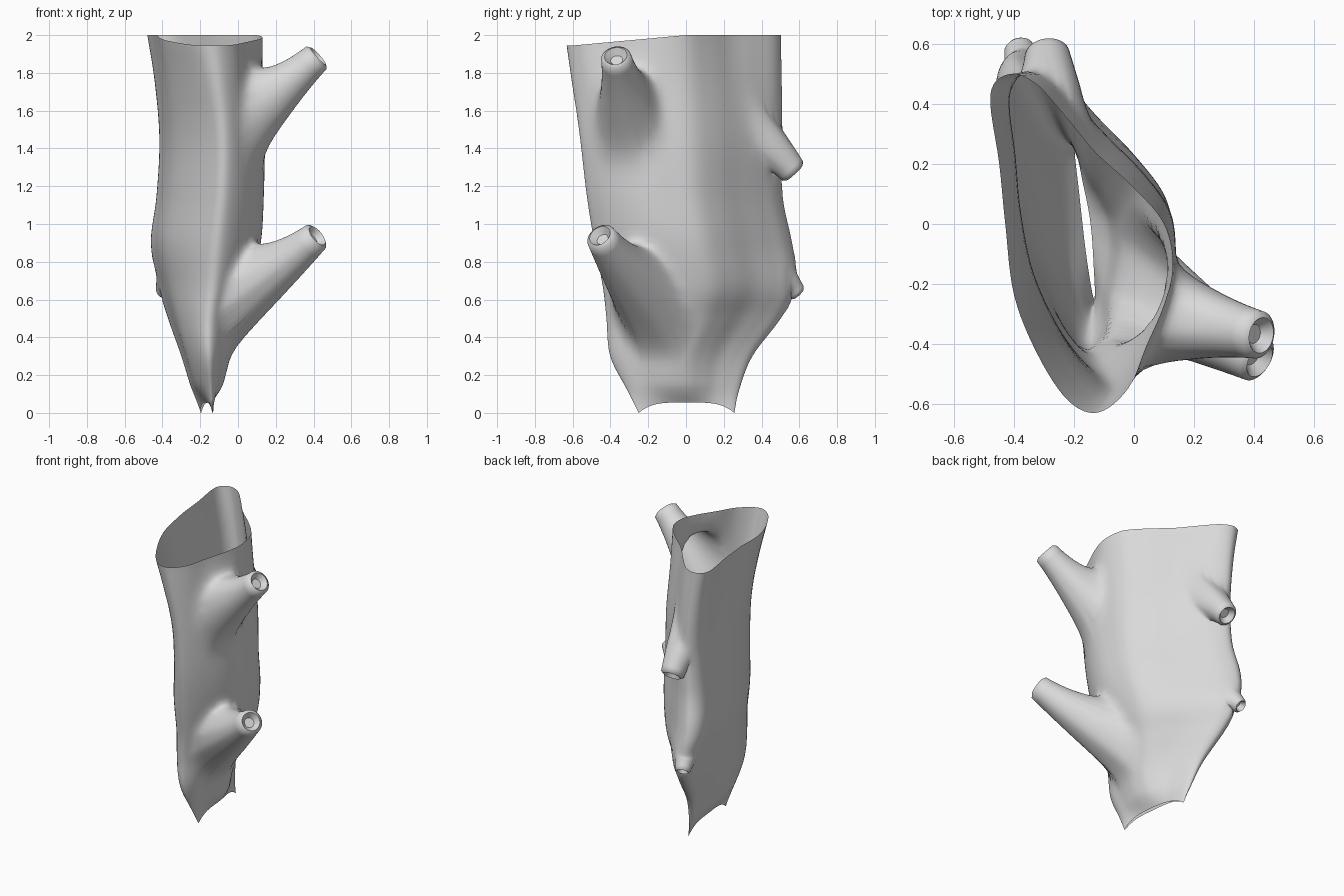
import bpy, bmesh, math
from mathutils import Vector

cube = bpy.data.objects.get("Cube")
if cube:
    bpy.data.objects.remove(cube, do_unlink=True)

wood = bpy.data.materials.new("weathered_wood")
wood.use_nodes = True
wood.diffuse_color = (0.7, 0.7, 0.7, 1)
wood.node_tree.nodes["Principled BSDF"].inputs["Base Color"].default_value = wood.diffuse_color


def spline(points, steps, closed):
    """Smooth curve passing through all the given points."""
    pts = [Vector(p) for p in points]
    n = len(pts)
    result = []
    for i in range(n if closed else n - 1):
        near = range(i - 1, i + 3)
        a, b, c, d = [pts[k % n] if closed else pts[min(max(k, 0), n - 1)] for k in near]
        for s in range(steps):
            t = s / steps
            result.append(b + (c - a) * t / 2 + (a * 2 - b * 5 + c * 4 - d) * t ** 2 / 2
                          + (b * 3 - a - c * 3 + d) * t ** 3 / 2)
    return result if closed else result + [pts[-1]]


def relax(values, rounds):
    """Even out a closed run of vectors."""
    for _ in range(rounds):
        n = len(values)
        values = [(values[i - 1] + values[i] * 2 + values[(i + 1) % n]) / 4 for i in range(n)]
    return values


# Trunk: outlines at the rim and at the waist, counter-clockwise
rim = [(-.48, .43), (-.45, .2), (-.43, 0), (-.4, -.24), (-.32, -.44), (-.22, -.59),
       (-.12, -.63), (-.02, -.55), (.04, -.41), (.1, -.27), (.13, -.14), (.1, 0),
       (.0, .12), (-.13, .24), (-.23, .36), (-.33, .47), (-.42, .5)]
waist = [(-.48, .41), (-.46, .2), (-.44, 0), (-.39, -.22), (-.29, -.43), (-.18, -.58),
         (-.1, -.63), (-.01, -.56), (.08, -.42), (.125, -.28), (.13, -.14), (.11, 0),
         (.02, .13), (-.11, .26), (-.22, .37), (-.32, .46), (-.42, .5)]
# z, x from, x to, y from, y to, lean; the foot pinches into a slanted slit
levels = [(0, -.175, -.145, -.25, .255, -.05), (.12, -.235, -.09, -.31, .28, -.02),
          (.3, -.3, -.04, -.4, .35, 0), (.5, -.37, .01, -.42, .5, 0),
          (.67, -.42, .07, -.44, .59, 0), (.9, -.46, .12, -.485, .56, 0),
          (1.15, -.43, .135, -.525, .51, 0), (1.45, -.415, .14, -.56, .51, 0),
          (1.75, -.44, .13, -.6, .505, 0), (2, -.48, .13, -.63, .5, 0)]

bm = bmesh.new()
rows = []
for z, x0, x1, y0, y1, lean in spline(levels, 6, False):
    blend = max(0, math.cos((z - 1.2) * 2))
    row = []
    for a, b in zip(spline(rim, 6, True), spline(waist, 6, True)):
        x, y = a.lerp(b, blend)
        u, v = (x + .48) / .61, (y + .63) / 1.13
        py = y0 + v * (y1 - y0)
        dip = .055 * min(1, max(0, -py / .6)) * max(0, z - 1.6) / .4     # rim falls to the front
        arch = .055 * (1 - (2 * v - 1) ** 4) * max(0, 1 - z / .15)       # broken foot
        row.append(bm.verts.new((x0 + u * (x1 - x0) + lean * (v - .5), py, z - dip + arch)))
    rows.append(row)
for low, high in zip(rows, rows[1:]):
    for i in range(len(low)):
        bm.faces.new((low[i - 1], low[i], high[i], high[i - 1]))


def grow_branch(root, neck, tip, root_r, neck_r, tip_r, steps=10):
    """Open the bark around the root and sweep a hollow stub out to a blunt tip."""
    root, neck, tip = Vector(root), Vector(neck), Vector(tip)
    axis = (tip - root).normalized()

    def radial(point):
        offset = point - tip
        return offset - axis * offset.dot(axis)

    bm.normal_update()
    patch = set()
    for f in bm.faces:
        middle = f.calc_center_median()
        if (radial(middle).length < root_r and f.normal.dot(axis) > .05
                and (middle - root).length < root_r * 2):
            patch.add(f)
    following = {}
    for f in patch:
        for corner in f.loops:
            if corner.link_loop_radial_next.face not in patch:
                following[corner.vert] = corner.link_loop_next.vert
    loop = [next(iter(following))]
    while following[loop[-1]] is not loop[0] and len(loop) < len(following):
        loop.append(following[loop[-1]])
    bmesh.ops.delete(bm, geom=list(patch), context='FACES')

    # soften the stepped edge of the opening
    starts = relax([v.co.copy() for v in loop], 5)
    for v, p in zip(loop, starts):
        v.co = p
    spokes = [d.normalized() for d in relax([radial(p).normalized() for p in starts], 6)]
    collar = set(loop)
    for v in loop:
        for e in v.link_edges:
            collar.add(e.other_vert(v))

    def extend(points):
        fresh = [bm.verts.new(p) for p in points]
        for i in range(len(loop)):
            bm.faces.new((loop[i - 1], loop[i], fresh[i], fresh[i - 1]))
        return fresh

    for s in range(1, steps + 1):
        t = s / steps
        loop = extend([a * (1 - t) ** 2 + (neck + d * neck_r) * 2 * t * (1 - t)
                       + (tip + d * tip_r) * t ** 2 for a, d in zip(starts, spokes)])
        if s < 4:
            collar.update(loop)
    # rounded lip and dished broken end
    for shift, scale in ((.014, .75), (-.02, .4)):
        loop = extend([tip + axis * shift + d * tip_r * scale for d in spokes])
    bm.faces.new(loop)
    # blend the root into the bark
    for _ in range(6):
        bmesh.ops.smooth_vert(bm, verts=list(collar), factor=.5, use_axis_x=True,
                              use_axis_y=True, use_axis_z=True)


# Upper branch, lower branch, then the two knots on the back edge
grow_branch((.05, -.3, 1.55), (.25, -.335, 1.73), (.415, -.37, 1.88), .19, .1, .08)
grow_branch((.03, -.22, .62), (.25, -.36, .79), (.41, -.45, .93), .19, .11, .08)
grow_branch((-.26, .37, 1.49), (-.285, .5, 1.36), (-.29, .565, 1.28), .12, .09, .075)
grow_branch((-.35, .49, .74), (-.375, .55, .68), (-.385, .585, .64), .08, .06, .05)

mesh = bpy.data.meshes.new("hollow_trunk")
bm.to_mesh(mesh)
bm.free()
mesh.materials.append(wood)
trunk = bpy.data.objects.new("hollow_trunk", mesh)
bpy.context.collection.objects.link(trunk)
bpy.context.view_layer.objects.active = trunk
trunk.select_set(True)
bpy.ops.object.shade_smooth_by_angle(angle=math.radians(50))
